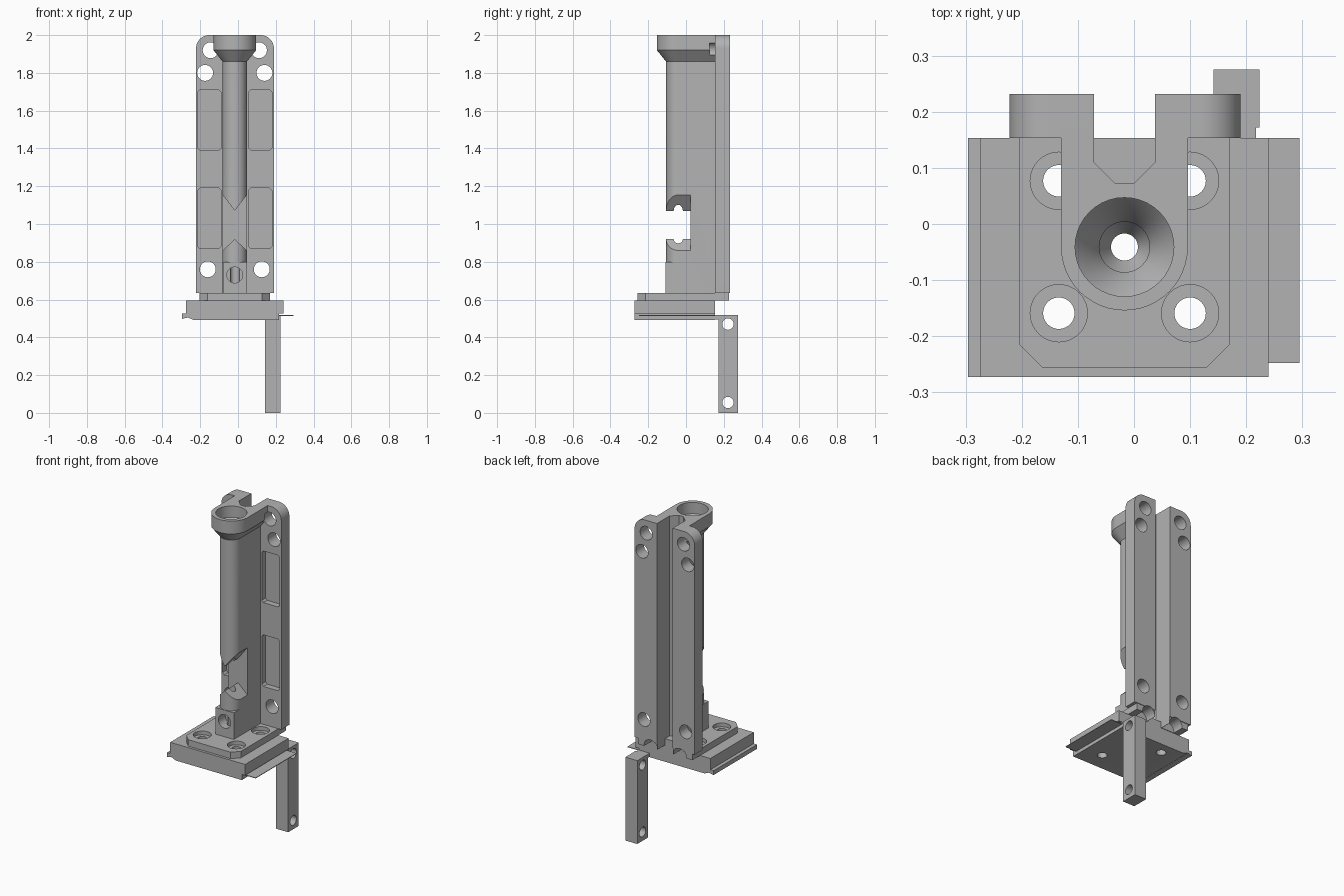
import bpy, bmesh, math
from mathutils import Vector

if "Cube" in bpy.data.objects:
    bpy.data.objects.remove(bpy.data.objects["Cube"])

grey = bpy.data.materials.new("plain grey")
grey.use_nodes = True
grey.diffuse_color = (0.45, 0.45, 0.45, 1)
grey.node_tree.nodes["Principled BSDF"].inputs["Base Color"].default_value = (0.45, 0.45, 0.45, 1)

CX, CY = -0.017, -0.041      # column axis
SIDES = (-1, 1)


def loft(name, rings):
    """Skin a closed solid over rings that share a point count."""
    bm = bmesh.new()
    rows = [[bm.verts.new(p) for p in ring] for ring in rings]
    n = len(rows[0])
    for a, b in zip(rows, rows[1:]):
        for i in range(n):
            j = (i + 1) % n
            bm.faces.new((a[i], a[j], b[j], b[i]))
    bm.faces.new(rows[0][::-1])
    bm.faces.new(rows[-1])
    bmesh.ops.recalc_face_normals(bm, faces=bm.faces)
    mesh = bpy.data.meshes.new(name)
    bm.to_mesh(mesh)
    bm.free()
    mesh.materials.append(grey)
    obj = bpy.data.objects.new(name, mesh)
    bpy.context.collection.objects.link(obj)
    return obj


def prism(name, pts, lo, hi, axis="z"):
    """Extrude a 2D outline along an axis."""
    place = {"x": lambda u, v, t: (t, u, v),
             "y": lambda u, v, t: (u, t, v),
             "z": lambda u, v, t: (u, v, t)}[axis]
    return loft(name, [[place(u, v, t) for u, v in pts] for t in (lo, hi)])


def rect(x0, x1, y0, y1):
    return [(x0, y0), (x1, y0), (x1, y1), (x0, y1)]


def box(name, x0, x1, y0, y1, z0, z1):
    return prism(name, rect(x0, x1, y0, y1), z0, z1)


def circle(u, v, r, n=40):
    return [(u + r * math.cos(2 * math.pi * i / n), v + r * math.sin(2 * math.pi * i / n)) for i in range(n)]


def rod(u, v, r, lo, hi, axis="z"):
    return prism("cutter", circle(u, v, r), lo, hi, axis)


def u_shape(r, back):
    """Round front, straight sides running to the back."""
    arc = [math.pi * (1 + i / 24) for i in range(25)]
    return [(CX + r * math.cos(a), CY + r * math.sin(a)) for a in arc] + [(CX + r, back), (CX - r, back)]


def lathe(steps):
    """Turned solid about the column axis."""
    return loft("cutter", [[(x, y, z) for x, y in circle(CX, CY, r)] for z, r in steps])


def combine(target, others, op):
    for other in others:
        mod = target.modifiers.new("bool", "BOOLEAN")
        mod.operation = op
        mod.solver = "EXACT"
        mod.object = other
        deps = bpy.context.evaluated_depsgraph_get()
        deps.update()
        mesh = bpy.data.meshes.new_from_object(target.evaluated_get(deps))
        target.modifiers.clear()
        target.data = mesh
        bpy.data.objects.remove(other)


# Tower: back rail with rounded top corners, round-fronted column and top collar
L, R, RAD = -0.222, 0.190, 0.07
outline = [(L, 0.635), (R, 0.635)]
for cx, start in ((R - RAD, 0), (L + RAD, math.pi / 2)):
    for i in range(13):
        a = start + math.pi / 2 * i / 12
        outline.append((cx + RAD * math.cos(a), 2 - RAD + RAD * math.sin(a)))
tower = prism("tower", outline, 0.153, 0.232, "y")
column = prism("column", u_shape(0.064, 0.17), 0.62, 1.95)
collar = loft("collar", [[(x, y, z) for x, y in u_shape(r, 0.165)]
                         for z, r in ((1.86, 0.0645), (1.92, 0.113), (2.0, 0.113))])
block = box("front_block", CX - 0.0635, CX + 0.0635, -0.108, 0.1, 0.622, 0.8)
combine(tower, [column, collar, block], "UNION")

# Tower cuts: chamfered rear groove, cup and bore, side window, front hole
groove = prism("cutter", [(CX - 0.054, 0.3), (CX - 0.054, 0.11), (CX - 0.016, 0.072),
                          (CX + 0.016, 0.072), (CX + 0.054, 0.11), (CX + 0.054, 0.3)], 0.5, 2.1)
bore = lathe([(0.4, 0.024), (1.25, 0.024), (1.29, 0.045), (1.86, 0.045),
              (1.9, 0.064), (1.93, 0.088), (2.05, 0.088)])
window = prism("cutter", [(CX - 0.08, 0.845), (CX, 0.92), (CX + 0.08, 0.845),
                          (CX + 0.08, 1.175), (CX, 1.07), (CX - 0.08, 1.175)], -0.2, 0.025, "y")
cuts = [groove, bore, window, rod(CX, 0.73, 0.042, -0.2, CY, "y")]
for s in SIDES:
    for dx, z in ((0.128, 1.92), (0.157, 1.8), (0.143, 0.76)):
        cuts.append(rod(CX + s * dx, z, 0.042, 0.125, 0.3, "y"))
    # shallow pockets on the rail front
    for z in (1.03, 1.55):
        x0, x1 = sorted((CX + s * 0.073, CX + s * 0.196))
        c = 0.012
        pts = [(x0 + c, z - 0.16), (x1 - c, z - 0.16), (x1, z - 0.16 + c), (x1, z + 0.16 - c),
               (x1 - c, z + 0.16), (x0 + c, z + 0.16), (x0, z + 0.16 - c), (x0, z - 0.16 + c)]
        cuts.append(prism("cutter", pts, 0.1, 0.19, "y"))
    # arches at the rail foot
    cuts.append(rod(CX + s * 0.1, 0.6, 0.045, 0.156, 0.3, "y"))
combine(tower, cuts, "DIFFERENCE")

# Upper plate: chamfered front corners, feet under the rail, counterbored holes
W = 0.187
plate = prism("upper_plate", [(CX - W, 0.228), (CX - W, -0.215), (CX - W + 0.042, -0.257),
                              (CX + W - 0.042, -0.257), (CX + W, -0.215), (CX + W, 0.228)], 0.595, 0.635)
holes = [(CX + s * 0.117, y) for s in SIDES for y in (0.077, -0.159)]
cuts = [box("cutter", CX - 0.054, CX + 0.054, 0.153, 0.3, 0.5, 0.7), rod(CX, CY, 0.024, 0.4, 0.7)]
cuts += [rod(CX + s * 0.1, 0.6, 0.045, 0.156, 0.3, "y") for s in SIDES]
for x, y in holes:
    cuts += [rod(x, y, 0.028, 0.4, 0.7), rod(x, y, 0.051, 0.612, 0.7)]
combine(plate, cuts, "DIFFERENCE")

# Lower slab with a stepped profile and a lip along its right edge
slab = prism("lower_slab", [(-0.274, 0.595), (-0.274, 0.525), (-0.296, 0.525), (-0.296, 0.498),
                            (-0.265, 0.505), (-0.235, 0.492), (0.217, 0.492), (0.217, 0.527),
                            (0.24, 0.527), (0.24, 0.595)], -0.273, 0.153, "y")
cuts = [rod(x, y, 0.028, 0.4, 0.7) for x, y in holes] + [rod(CX, CY, 0.024, 0.4, 0.7)]
combine(slab, cuts, "DIFFERENCE")

# Thin side sheet, leg and the tab that joins the leg to the slab
sheet = box("side_sheet", 0.21, 0.295, -0.248, 0.153, 0.513, 0.517)
tab = box("leg_tab", 0.142, 0.217, 0.14, 0.18, 0.495, 0.517)
leg = box("leg", 0.142, 0.224, 0.172, 0.275, 0, 0.517)
combine(leg, [rod(0.222, z, 0.03, 0.05, 0.3, "x") for z in (0.055, 0.47)], "DIFFERENCE")

# Smooth the round surfaces, keep edges sharp
bpy.ops.object.select_all(action="DESELECT")
for obj in (tower, plate, slab, sheet, tab, leg):
    obj.select_set(True)
bpy.context.view_layer.objects.active = tower
bpy.ops.object.shade_smooth_by_angle(angle=math.radians(25))
